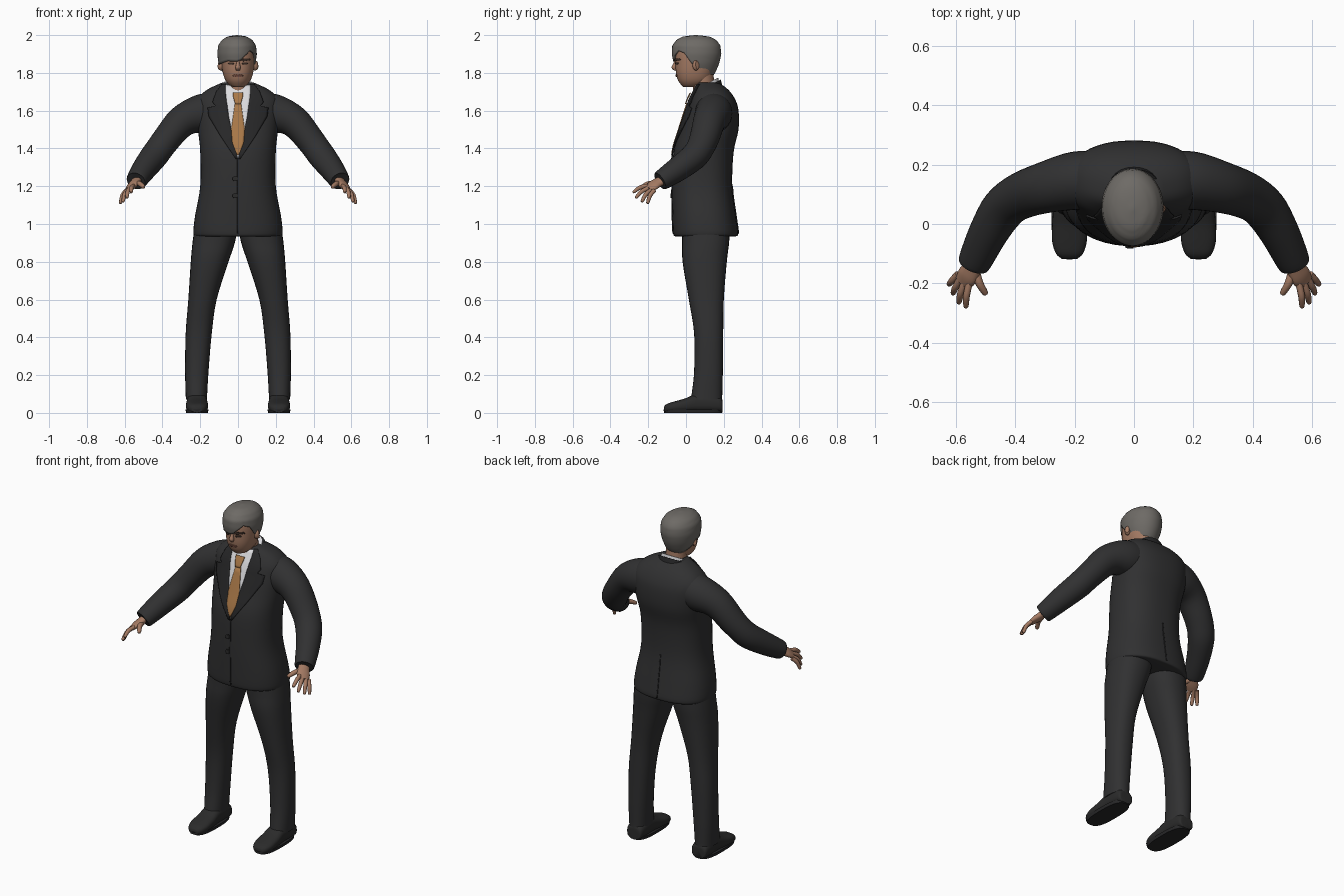
import bpy, bmesh, math
from mathutils import Vector
from mathutils.bvhtree import BVHTree

if "Cube" in bpy.data.objects:
    bpy.data.objects.remove(bpy.data.objects["Cube"])


def colour(name, r, g, b):
    m = bpy.data.materials.new(name)
    m.diffuse_color = (r, g, b, 1)
    m.use_nodes = True
    m.node_tree.nodes["Principled BSDF"].inputs["Base Color"].default_value = m.diffuse_color
    return m


SUIT = colour("charcoal suit", .030, .030, .031)
TRIM = colour("dark suit trim", .020, .020, .021)
SHOE = colour("black leather", .024, .024, .024)
HAIR = colour("grey hair", .155, .145, .132)
SKIN = colour("skin", .37, .195, .125)
SHIRT = colour("white shirt", .72, .72, .74)
TIE = colour("amber tie", .40, .19, .065)
DARK = colour("dark brown features", .05, .03, .022)
LIP = colour("lips", .24, .10, .07)


def finish(name, bm, mat, mirror=False, solid=0, offset=0):
    bmesh.ops.recalc_face_normals(bm, faces=bm.faces)
    me = bpy.data.meshes.new(name)
    bm.to_mesh(me)
    bm.free()
    ob = bpy.data.objects.new(name, me)
    bpy.context.collection.objects.link(ob)
    me.materials.append(mat)
    bpy.ops.object.select_all(action='DESELECT')
    bpy.context.view_layer.objects.active = ob
    ob.select_set(True)
    bpy.ops.object.shade_smooth_by_angle(angle=math.radians(50))
    if solid:
        s = ob.modifiers.new("thickness", 'SOLIDIFY')
        s.thickness, s.offset = solid, offset
    if mirror:
        ob.modifiers.new("mirror", 'MIRROR')
    return ob


def spline(rows, t):
    """Smooth value through rows of numbers, t from 0 to len-1."""
    i = min(int(t), len(rows) - 2)
    f = t - i
    a, b, c, d = (rows[max(0, min(len(rows) - 1, i + k))] for k in (-1, 0, 1, 2))
    return [q + .5 * f * (r - p + f * (2*p - 5*q + 4*r - s + f * (3*(q - r) + s - p)))
            for p, q, r, s in zip(a, b, c, d)]


def loft(name, rings, mat, mirror=False, n=28, power=2.0, steps=4):
    """rings: (centre, half-axis u, half-axis v)"""
    rows = [[*c, *u, *v] for c, u, v in rings]
    bm = bmesh.new()
    loops = []
    for k in range((len(rows) - 1) * steps + 1):
        r = spline(rows, k / steps)
        c, u, v = Vector(r[:3]), Vector(r[3:6]), Vector(r[6:])
        loop = []
        for j in range(n):
            a = 2 * math.pi * j / n
            ca, sa = math.cos(a), math.sin(a)
            p = c + u * math.copysign(abs(ca) ** (2/power), ca) + v * math.copysign(abs(sa) ** (2/power), sa)
            loop.append(bm.verts.new(p))
        loops.append(loop)
    for a, b in zip(loops, loops[1:]):
        for j in range(n):
            bm.faces.new((a[j], a[j-1], b[j-1], b[j]))
    bm.faces.new(loops[0])
    bm.faces.new(loops[-1])
    return finish(name, bm, mat, mirror)


def stack(name, rows, mat, **kw):
    """Horizontal rings: (z, centre x, half width, y front, y back)"""
    return loft(name, [((cx, (a + b) / 2, z), (rx, 0, 0), (0, (b - a) / 2, 0))
                       for z, cx, rx, a, b in rows], mat, **kw)


def tube(name, path, sizes, mat, side=(0, 0, 1), **kw):
    """Rings across a path; sizes are (along side, across side)"""
    pts = [Vector(p) for p in path]
    rings = []
    for i, p in enumerate(pts):
        t = (pts[min(i + 1, len(pts) - 1)] - pts[max(i - 1, 0)]).normalized()
        u = Vector(side)
        u = (u - t * u.dot(t)).normalized()
        rings.append((p, u * sizes[i][0], t.cross(u) * sizes[i][1]))
    return loft(name, rings, mat, **kw)


def plate(name, base, rows, mat, lift, mirror=False, back=False, cols=6, steps=4):
    """Thin panel laid on the base; rows: (z, x left, x right)"""
    me = base.data
    tree = BVHTree.FromPolygons([v.co for v in me.vertices], [p.vertices for p in me.polygons])
    s = -1 if back else 1
    bm = bmesh.new()
    grid, y = [], 0
    for k in range((len(rows) - 1) * steps + 1):
        i = min(k // steps, len(rows) - 2)
        f = k / steps - i
        z, xl, xr = (a + (b - a) * f for a, b in zip(rows[i], rows[i + 1]))
        line = []
        for j in range(cols + 1):
            x = xl + (xr - xl) * j / cols
            hit = tree.ray_cast(Vector((x, -s, z)), Vector((0, s, 0)))[0]
            y = hit.y if hit else y
            line.append(bm.verts.new((x, y - s * lift, z)))
        grid.append(line)
    for a, b in zip(grid, grid[1:]):
        for j in range(cols):
            bm.faces.new((a[j], a[j+1], b[j+1], b[j]))
    return finish(name, bm, mat, mirror, solid=.006)


# Jacket body
jacket = stack("jacket", [
    (.935, 0, .222, -.058, .265), (.95, 0, .236, -.068, .277), (1.04, 0, .228, -.072, .265),
    (1.2, 0, .2, -.074, .245), (1.38, 0, .2, -.066, .252), (1.5, 0, .212, -.032, .278),
    (1.6, 0, .222, 0, .278), (1.66, 0, .215, .02, .26), (1.71, 0, .165, .045, .225),
    (1.748, 0, .085, .06, .175)], SUIT, n=48, power=2.4)

# Sleeves
tube("sleeve", [(.1, .145, 1.60), (.2, .145, 1.582), (.3, .122, 1.54), (.385, .092, 1.44),
                (.44, .05, 1.365), (.49, -.03, 1.30), (.535, -.125, 1.235), (.54, -.137, 1.228)],
     [(.10, .10), (.102, .098), (.084, .086), (.074, .078), (.072, .074), (.066, .066),
      (.054, .056), (.046, .048)], SUIT, mirror=True)

# Trousers and shoes
stack("trouser_leg", [
    (.98, .116, .114, -.02, .232), (.9, .129, .112, -.02, .228), (.8, .15, .1, -.018, .216),
    (.6, .188, .075, .015, .2), (.42, .208, .069, .043, .197), (.22, .218, .062, .043, .195),
    (.1, .22, .057, .03, .192), (.07, .22, .056, .026, .192)], SUIT, mirror=True, power=2.3)
shoe = [(.193, .03, .05), (.185, .048, .08), (.13, .054, .1), (.06, .054, .1), (0, .058, .075),
        (-.06, .058, .058), (-.1, .045, .045), (-.117, .026, .03)]
loft("shoe", [((.217, y, h / 2 + .003), (w, 0, 0), (0, 0, h / 2)) for y, w, h in shoe],
     SHOE, mirror=True, power=2.6)
stack("shoe_sole", [(0, .217, .058, -.115, .19), (.018, .217, .061, -.12, .193)], TRIM,
      mirror=True, power=2.8, steps=1)

# Hands
across = (.045, .035, -.02)
tube("palm", [(.53, -.105, 1.243), (.543, -.145, 1.222), (.56, -.175, 1.203), (.577, -.198, 1.184)],
     [(.03, .022), (.033, .021), (.038, .019), (.03, .012)], SKIN, side=across, mirror=True, n=16)
fingers = {"index_finger": ((.553, -.195, 1.203), (.566, -.282, 1.168)),
           "middle_finger": ((.568, -.19, 1.193), (.590, -.268, 1.138)),
           "ring_finger": ((.582, -.18, 1.183), (.610, -.236, 1.117)),
           "little_finger": ((.592, -.168, 1.177), (.624, -.205, 1.108)),
           "thumb": ((.535, -.15, 1.215), (.498, -.238, 1.196))}
for name, (a, b) in fingers.items():
    a, b = Vector(a), Vector(b)
    bend = Vector((.004, -.004, .008))
    r = .014 if name == "thumb" else .0115
    tube(name, [a, a.lerp(b, .5) + bend, a.lerp(b, .93), b],
         [(r, r), (r, r), (r * .75, r * .75), (r * .25, r * .25)], SKIN, side=across, mirror=True, n=10)

# Shirt front, tie and lapels
plate("shirt_front", jacket, [(1.735, -.07, .07), (1.66, -.064, .064), (1.5, -.04, .04),
                              (1.345, -.002, .002)], SHIRT, .003, cols=10)
plate("tie", jacket, [(1.64, -.016, .016), (1.5, -.036, .036), (1.43, -.03, .03),
                      (1.365, -.004, .004)], TIE, .008)
plate("tie_knot", jacket, [(1.695, -.027, .027), (1.68, -.027, .027), (1.635, -.015, .015)], TIE, .014)
plate("lapel", jacket, [(1.74, .066, .084), (1.70, .066, .115), (1.645, .06, .135), (1.625, .056, .12),
                        (1.615, .055, .16), (1.57, .049, .155), (1.46, .026, .09),
                        (1.345, 0, .012)], TRIM, .006, mirror=True, cols=8)
plate("front_edge", jacket, [(1.35, -.004, .003), (.95, -.004, .003)], TRIM, .001, steps=16)
plate("back_vent", jacket, [(1.2, -.003, .003), (.95, -.003, .003)], TRIM, .001, back=True, steps=10)
for z in (1.24, 1.15):
    plate("button", jacket, [(z + .012, -.022, -.008), (z + .006, -.028, -.002), (z - .006, -.028, -.002),
                             (z - .012, -.022, -.008)], SHOE, .005)

# Collars and neck, tilted higher at the back
def collar(name, z, r, h, mat):
    loft(name, [((0, .108, z), (r, 0, 0), (0, r * .85, r * .45)),
                ((0, .108, z + h), (r * .9, 0, 0), (0, r * .76, r * .4))], mat, power=2.2)


collar("jacket_collar", 1.685, .1, .04, TRIM)
collar("shirt_collar", 1.70, .082, .042, SHIRT)
stack("neck", [(1.66, 0, .06, .04, .16), (1.74, 0, .06, .035, .15), (1.8, 0, .062, .03, .145)], SKIN)

# Head
head = stack("head", [
    (1.724, 0, .022, -.012, .05), (1.735, 0, .045, -.024, .09), (1.76, 0, .066, -.042, .125),
    (1.80, 0, .08, -.053, .145), (1.85, 0, .087, -.056, .16), (1.91, 0, .088, -.056, .165),
    (1.955, 0, .078, -.045, .155), (1.98, 0, .045, -.01, .12)], SKIN, n=40, power=2.2)
tube("nose", [(0, -.05, 1.865), (0, -.058, 1.845), (0, -.063, 1.828), (0, -.056, 1.814)],
     [(.008, .006), (.011, .010), (.013, .014), (.006, .01)], SKIN, side=(0, 1, 0), n=12)
tube("ear", [(.078, .045, 1.84), (.09, .052, 1.84), (.1, .06, 1.842)],
     [(.022, .012), (.028, .017), (.022, .012)], SKIN, side=(0, 0, 1), mirror=True, n=14)
plate("eyebrow", head, [(1.876, .03, .062), (1.868, .014, .066), (1.862, .014, .03)], DARK, .003, mirror=True)
plate("eye", head, [(1.855, .024, .048), (1.85, .02, .052), (1.845, .026, .046)], DARK, .001, mirror=True)
plate("mouth", head, [(1.791, -.02, .02), (1.786, -.028, .028), (1.779, -.014, .014)], LIP, .002)

# Hair cap: dome over the head with a swept hairline
dome = [(1.76, .06, .0, .125), (1.80, .08, -.045, .155), (1.85, .098, -.066, .176),
        (1.9, .105, -.075, .187), (1.945, .1, -.073, .182), (1.975, .08, -.05, .16),
        (1.993, .05, -.015, .122), (2.0, .004, .045, .058)]
hairline = [(-180, 1.842), (-150, 1.85), (-120, 1.862), (-90, 1.86), (-78, 1.868), (-66, 1.89),
            (-48, 1.918), (-30, 1.905), (-12, 1.85), (5, 1.815), (40, 1.785), (90, 1.77),
            (140, 1.785), (172, 1.815), (180, 1.842)]


def lookup(table, x):
    for a, b in zip(table, table[1:]):
        if x <= b[0]:
            f = (x - a[0]) / (b[0] - a[0])
            return [p + (q - p) * f for p, q in zip(a[1:], b[1:])]
    return table[-1][1:]


bm = bmesh.new()
N, M = 60, 18
columns = []
for j in range(N):
    deg = -180 + 360 * j / N
    low = lookup(hairline, deg)[0]
    a = math.radians(deg)
    col = []
    for k in range(M + 1):
        z = low + (2.0 - low) * math.sin(math.pi / 2 * k / M)
        rx, y0, y1 = lookup(dome, z)
        col.append(bm.verts.new((-.005 + rx * math.cos(a), (y0 + y1) / 2 + (y1 - y0) / 2 * math.sin(a), z)))
    columns.append(col)
for j in range(N):
    a, b = columns[j - 1], columns[j]
    for k in range(M):
        bm.faces.new((a[k], b[k], b[k + 1], a[k + 1]))
bm.faces.new([c[-1] for c in columns])
finish("hair", bm, HAIR, solid=.01, offset=-1)
